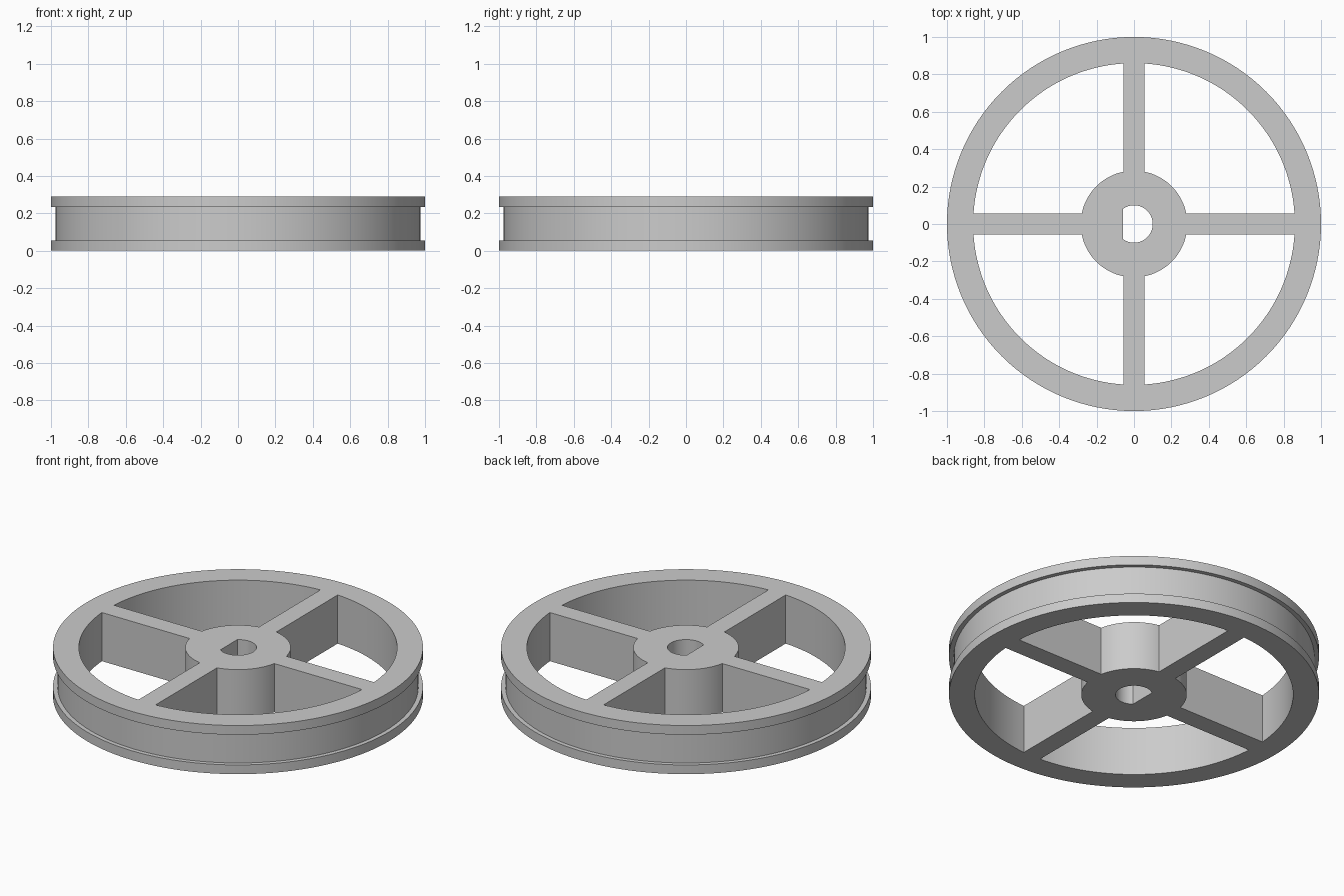
import bpy, bmesh, math

HEIGHT = 0.29
SPOKE_HALF = 0.057
HUB_R, RIM_INNER_R, BORE_R, BORE_FLAT = 0.285, 0.86, 0.1, -0.06
SEGMENTS = 128

cube = bpy.data.objects.get("Cube")
if cube:
    bpy.data.objects.remove(cube, do_unlink=True)

grey = bpy.data.materials.new("plain grey")
grey.use_nodes = True
colour = (0.6, 0.6, 0.6, 1)
grey.diffuse_color = colour
grey.node_tree.nodes["Principled BSDF"].inputs["Base Color"].default_value = colour


def make_object(name, bm):
    bmesh.ops.recalc_face_normals(bm, faces=bm.faces[:])
    mesh = bpy.data.meshes.new(name)
    bm.to_mesh(mesh)
    bm.free()
    mesh.materials.append(grey)
    obj = bpy.data.objects.new(name, mesh)
    bpy.context.collection.objects.link(obj)
    return obj


def arc(radius, start, end, steps):
    angles = [start + (end - start) * i / steps for i in range(steps + 1)]
    return [(radius * math.cos(a), radius * math.sin(a)) for a in angles]


def prism(name, outline):
    """Upright cutter that passes right through the wheel."""
    bm = bmesh.new()
    face = bm.faces.new([bm.verts.new((x, y, -0.1)) for x, y in outline])
    top = bmesh.ops.extrude_face_region(bm, geom=[face])["geom"]
    verts = [v for v in top if isinstance(v, bmesh.types.BMVert)]
    bmesh.ops.translate(bm, verts=verts, vec=(0, 0, HEIGHT + 0.2))
    obj = make_object(name, bm)
    obj.hide_render = True
    return obj


# Solid wheel with a square groove between two flanges
bm = bmesh.new()
profile = [(1, 0), (1, 0.055), (0.975, 0.055), (0.975, 0.235), (1, 0.235), (1, HEIGHT)]
rings = []
for r, z in profile:
    rings.append([bm.verts.new((x, y, z)) for x, y in arc(r, 0, math.tau, SEGMENTS)[:-1]])
for low, high in zip(rings, rings[1:]):
    for i in range(SEGMENTS):
        j = (i + 1) % SEGMENTS
        bm.faces.new((low[i], low[j], high[j], high[i]))
bm.faces.new(rings[0])
bm.faces.new(rings[-1])
wheel = make_object("pulley_wheel", bm)

# Four openings that leave the hub, spokes and rim
outer = math.asin(SPOKE_HALF / RIM_INNER_R)
inner = math.asin(SPOKE_HALF / HUB_R)
cutters = []
for k in range(4):
    turn = k * math.pi / 2
    outline = arc(RIM_INNER_R, turn + outer, turn + math.pi / 2 - outer, 32)
    outline += arc(HUB_R, turn + math.pi / 2 - inner, turn + inner, 24)
    cutters.append(prism("opening_cutter", outline))

# D-shaped shaft hole with its flat on the right
flat = math.acos(BORE_FLAT / BORE_R)
cutters.append(prism("bore_cutter", arc(BORE_R, -flat, flat, 40)))

for cutter in cutters:
    mod = wheel.modifiers.new("cut", 'BOOLEAN')
    mod.operation = 'DIFFERENCE'
    mod.solver = 'EXACT'
    mod.object = cutter

# Apply the cuts and smooth the round walls
bpy.ops.object.select_all(action='DESELECT')
bpy.context.view_layer.objects.active = wheel
wheel.select_set(True)
for mod in list(wheel.modifiers):
    bpy.ops.object.modifier_apply(modifier=mod.name)
for cutter in cutters:
    bpy.data.objects.remove(cutter, do_unlink=True)
bpy.ops.object.shade_smooth_by_angle(angle=math.radians(30))
